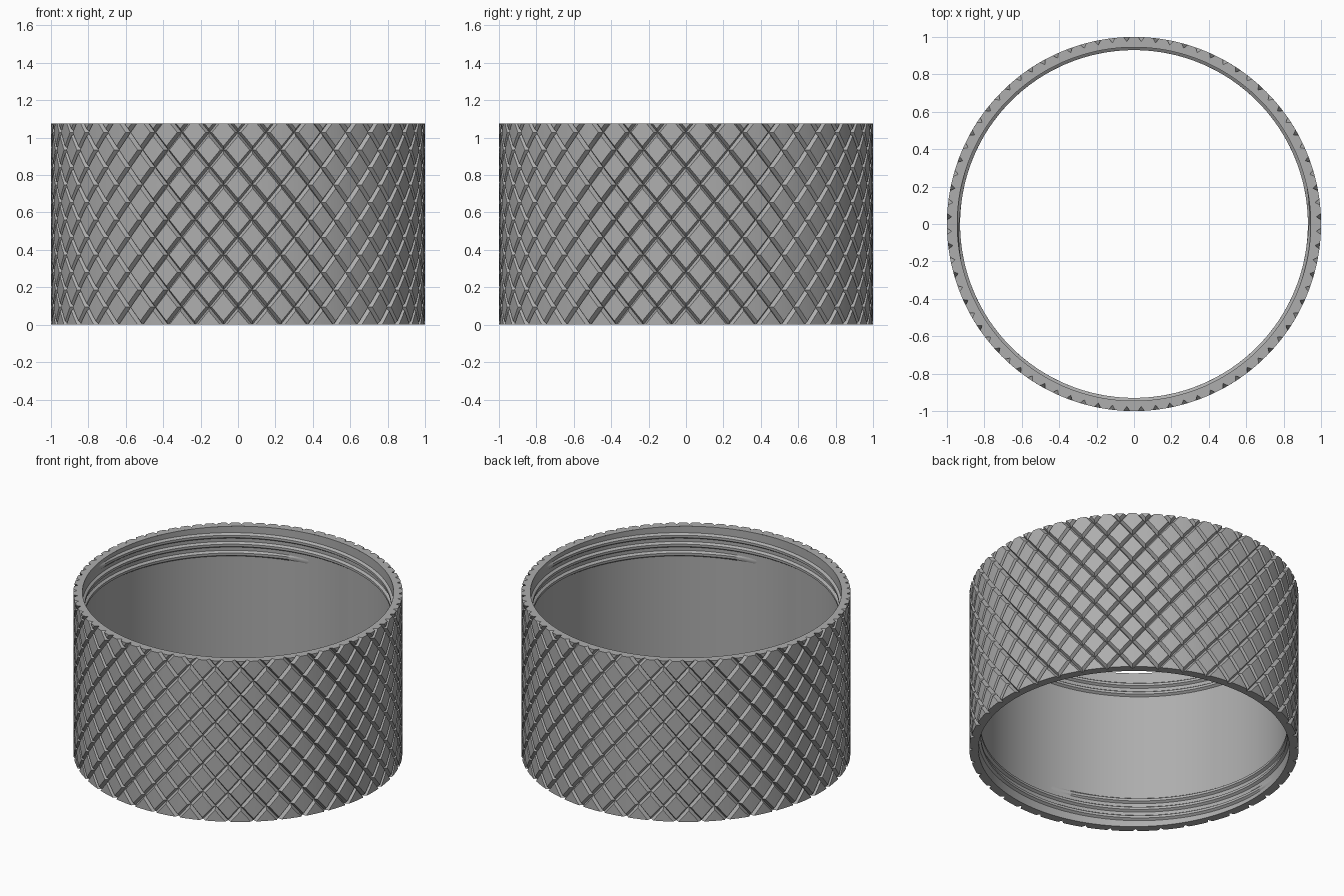
import bpy, bmesh, math
from math import radians, cos, sin

if "Cube" in bpy.data.objects:
    bpy.data.objects.remove(bpy.data.objects["Cube"], do_unlink=True)

HEIGHT = 1.075
BORE, CREST = 0.945, 0.93     # inner wall and thread crest radii
COUNT = 40                    # grooves in each direction
PITCH = 360 / COUNT
TWIST = 51.75                 # degrees a groove turns over the height
HALF, DEPTH = 0.95, 0.024     # groove half width (degrees) and depth

metal = bpy.data.materials.new("grey_metal")
metal.use_nodes = True
GREY = (0.42, 0.42, 0.42, 1)
metal.diffuse_color = GREY
metal.node_tree.nodes["Principled BSDF"].inputs["Base Color"].default_value = GREY


def finish(bm, name, angle=25):
    mesh = bpy.data.meshes.new(name)
    bm.to_mesh(mesh)
    bm.free()
    mesh.materials.append(metal)
    ob = bpy.data.objects.new(name, mesh)
    bpy.context.collection.objects.link(ob)
    bpy.ops.object.select_all(action='DESELECT')
    ob.select_set(True)
    bpy.context.view_layer.objects.active = ob
    bpy.ops.object.shade_smooth_by_angle(angle=radians(angle))
    return ob


def polar(r, deg, z):
    return (r * cos(radians(deg)), r * sin(radians(deg)), z)


# Knurled outer shell: a diamond lattice whose lines follow the two groove families
bm = bmesh.new()
third = (PITCH - 2 * HALF) / 3
steps = [-HALF, 0, HALF, HALF + third, HALF + 2 * third, PITCH - HALF]


def lattice_vert(a, b, k, row):
    u, v = PITCH * k + a, PITCH * (k - row) + b
    r = 1 - DEPTH if a == 0 or b == 0 else 1
    return bm.verts.new(polar(r, (u + v) / 2 + PITCH / 2, (u - v) / 2 / TWIST * HEIGHT))


rows = math.ceil(2 * TWIST / PITCH) + 2
for k in range(COUNT):
    for row in range(-1, rows):
        grid = [[lattice_vert(a, b, k, row) for b in steps] for a in steps]
        for i in range(len(steps) - 1):
            for j in range(len(steps) - 1):
                q = [grid[i][j], grid[i][j + 1], grid[i + 1][j + 1], grid[i + 1][j]]
                if i < 2 and j < 2:          # groove crossing: split toward its centre
                    if i != j:
                        q = q[1:] + q[:1]
                    bm.faces.new((q[0], q[1], q[2]))
                    bm.faces.new((q[0], q[2], q[3]))
                else:
                    bm.faces.new(q)
bmesh.ops.remove_doubles(bm, verts=bm.verts, dist=0.0003)

# Trim to height and turn each cut edge inward as a flat rim
for z, up in ((0, -1), (HEIGHT, 1)):
    bmesh.ops.bisect_plane(bm, geom=bm.verts[:] + bm.edges[:] + bm.faces[:], dist=1e-5,
                           plane_co=(0, 0, z), plane_no=(0, 0, up), clear_outer=True)
for z in (0, HEIGHT):
    edge = [e for e in bm.edges if e.is_boundary and all(abs(v.co.z - z) < 1e-3 for v in e.verts)]
    new = bmesh.ops.extrude_edge_only(bm, edges=edge)["geom"]
    for v in new:
        if isinstance(v, bmesh.types.BMVert):
            s = BORE / v.co.xy.length
            v.co.x, v.co.y = v.co.x * s, v.co.y * s
bmesh.ops.recalc_face_normals(bm, faces=bm.faces)
finish(bm, "knurled_shell")

# Smooth bore
bm = bmesh.new()
n = 160
rings = [[bm.verts.new(polar(BORE, 360 * i / n, z)) for i in range(n)] for z in (0, HEIGHT)]
for i in range(n):
    j = (i + 1) % n
    bm.faces.new((rings[0][j], rings[0][i], rings[1][i], rings[1][j]))
finish(bm, "bore")


# Two-start internal threads with tapered ends, repeated upside down at the bottom
def thread(name, start, flip):
    bm = bmesh.new()
    turn, low, rise, n = 454, HEIGHT - 0.19, 0.15, 120
    loops = []
    for i in range(n + 1):
        t = i / n
        fade = max(min(1, t * 25, (1 - t) * 25), 0.02)
        z = low + rise * t
        crest = BORE + (CREST - BORE) * fade
        section = [(BORE + 0.002, -0.02), (crest, -0.008), (crest, 0.008), (BORE + 0.002, 0.02)]
        ring = []
        for r, dz in section:
            x, y, h = polar(r, start + turn * t, z + dz)
            ring.append(bm.verts.new((x, -y, HEIGHT - h) if flip else (x, y, h)))
        loops.append(ring)
    for a, b in zip(loops, loops[1:]):
        for j in range(4):
            bm.faces.new((a[j], a[(j + 1) % 4], b[(j + 1) % 4], b[j]))
    bm.faces.new(loops[0])
    bm.faces.new(loops[-1])
    bmesh.ops.recalc_face_normals(bm, faces=bm.faces)
    finish(bm, name)


for flip, end in ((False, "top"), (True, "bottom")):
    for side, start in (("a", 98), ("b", 278)):
        thread(f"{end}_thread_{side}", start, flip)
